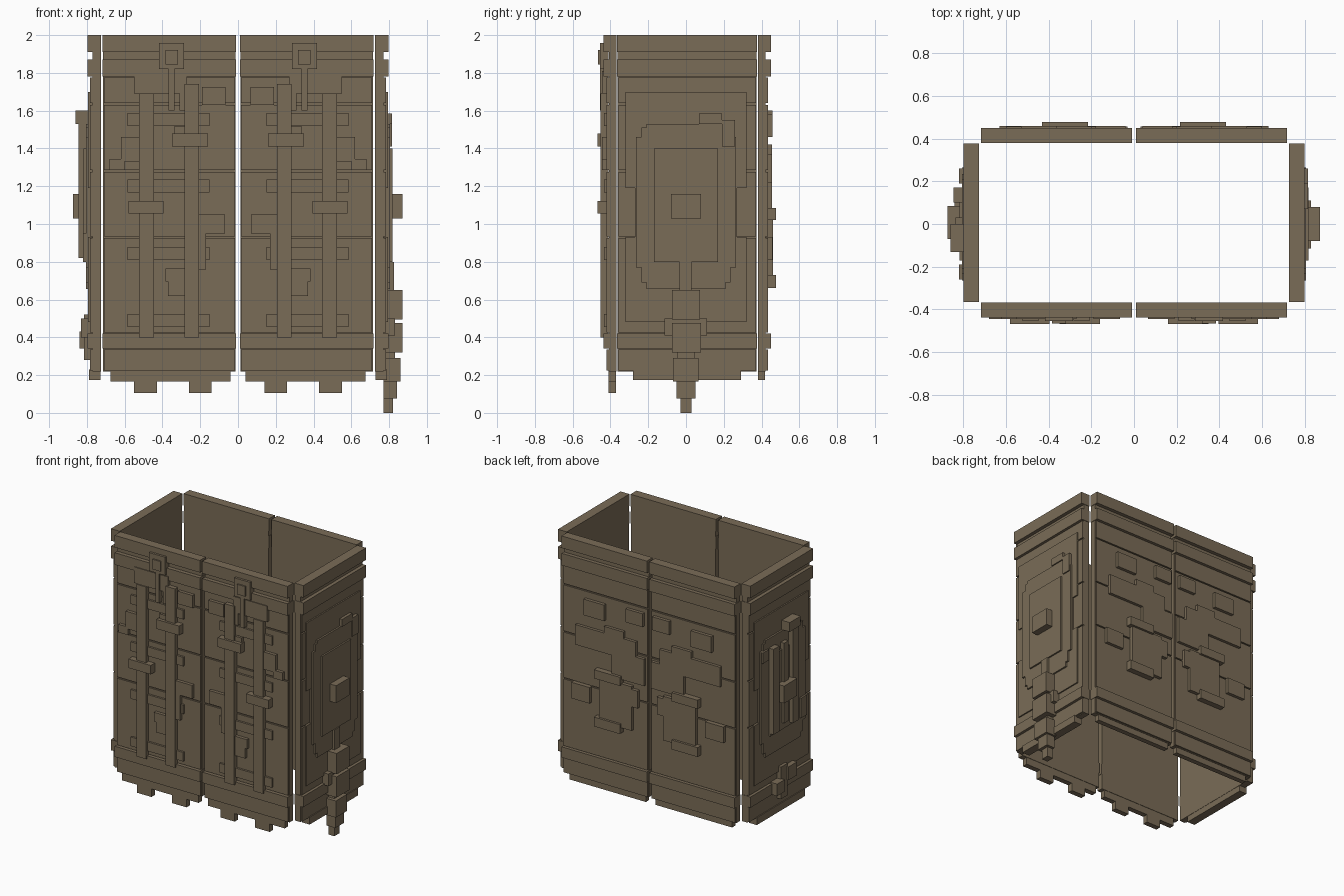
import bpy
import bmesh
from mathutils import Vector

if "Cube" in bpy.data.objects:
    bpy.data.objects.remove(bpy.data.objects["Cube"], do_unlink=True)

brown = bpy.data.materials.new("weathered brown")
colour = (0.195, 0.150, 0.095, 1)
brown.diffuse_color = colour
brown.use_nodes = True
brown.node_tree.nodes["Principled BSDF"].inputs["Base Color"].default_value = colour

# Each wall maps (along, outward, height) to world space
WALLS = {
    "front_right": lambda u, d, z: (-u, -d, z),
    "front_left": lambda u, d, z: (u, -d, z),
    "back_right": lambda u, d, z: (-u, d, z),
    "back_left": lambda u, d, z: (u, d, z),
    "side_left": lambda u, d, z: (d, u, z),
    "side_right": lambda u, d, z: (-d, u, z),
}


def build(wall, part, boxes, inner=None, outer=None):
    """One object of boxes (along0, along1, z0, z1[, outer]) on a wall."""
    place = WALLS[wall]
    bm = bmesh.new()
    for b in boxes:
        out = b[4] if len(b) > 4 else outer
        p = Vector(place(b[0], inner, b[2]))
        q = Vector(place(b[1], out, b[3]))
        centre, size = (p + q) / 2, q - p
        for v in bmesh.ops.create_cube(bm, size=1)["verts"]:
            v.co = [centre[i] + v.co[i] * abs(size[i]) for i in range(3)]
    mesh = bpy.data.meshes.new(wall + "_" + part)
    bm.to_mesh(mesh)
    bm.free()
    mesh.materials.append(brown)
    obj = bpy.data.objects.new(wall + "_" + part, mesh)
    bpy.context.collection.objects.link(obj)
    return obj


BANDS = [(1.91, 2.0), (1.78, 1.87), (0.34, 0.42)]
ROWS = [(0.425, 0.925), (0.935, 1.275), (1.285, 1.63), (1.64, 1.775)]


def wall_body(wall, u0, u1, inner, face, band):
    """Backing slab, plank rows and the three raised bands."""
    build(wall, "slab", [(u0, u1, 0.22, 2.0)], inner, face - 0.012)
    build(wall, "planks", [(u0 + 0.004, u1 - 0.004, a, b) for a, b in ROWS]
          + [(u0 + 0.004, u1 - 0.004, 0.225, 0.335)], inner + 0.01, face)
    build(wall, "bands", [(u0 - 0.003, u1 + 0.003, a, b) for a, b in BANDS],
          inner, band)


# Front wall: two mirrored halves
for wall in ("front_right", "front_left"):
    wall_body(wall, 0.013, 0.714, 0.367, 0.420, 0.438)
    build(wall, "lower_edge", [(0.04, 0.675, 0.165, 0.23),
                               (0.14, 0.26, 0.105, 0.2),
                               (0.43, 0.55, 0.105, 0.2)], 0.37, 0.41)
    build(wall, "uprights", [(0.206, 0.284, 0.40, 1.74),
                             (0.446, 0.524, 0.40, 1.69)], 0.41, 0.452)
    build(wall, "rungs", [(0.15, 0.585, z, z + 0.068)
                          for z in (0.455, 0.81, 1.168, 1.52)], 0.41, 0.435)
    build(wall, "clasps", [(0.16, 0.35, 1.41, 1.48),
                           (0.395, 0.58, 1.055, 1.122)], 0.41, 0.469)
    build(wall, "stepped_plates", [
        (0.27, 0.55, 1.69, 1.81), (0.065, 0.19, 1.63, 1.725),
        (0.28, 0.31, 1.60, 1.70), (0.52, 0.62, 1.33, 1.46),
        (0.60, 0.68, 1.285, 1.345), (0.28, 0.34, 1.45, 1.515),
        (0.07, 0.21, 0.95, 1.05), (0.17, 0.22, 0.76, 0.95),
        (0.27, 0.385, 0.695, 0.765), (0.27, 0.37, 0.62, 0.70),
    ], 0.41, 0.444)
    build(wall, "badge", [(0.286, 0.418, 1.82, 1.957, 0.455),
                          (0.318, 0.384, 1.845, 1.92, 0.465),
                          (0.335, 0.367, 1.60, 1.82, 0.455)], 0.41)

# Back wall: two mirrored halves
for wall in ("back_right", "back_left"):
    wall_body(wall, 0.013, 0.714, 0.380, 0.434, 0.450)
    build(wall, "lower_edge", [(0.04, 0.675, 0.175, 0.23)], 0.38, 0.418)
    build(wall, "small_plates", [(0.36, 0.53, 1.46, 1.58),
                                 (0.04, 0.18, 1.50, 1.60),
                                 (0.48, 0.63, 0.81, 0.93)], 0.42, 0.458)
    build(wall, "upper_plate", [(0.10, 0.60, 1.22, 1.37),
                                (0.03, 0.30, 1.06, 1.26),
                                (0.20, 0.36, 1.36, 1.42)], 0.42, 0.456)
    build(wall, "lower_plate", [(0.13, 0.40, 0.70, 1.03),
                                (0.08, 0.20, 0.88, 1.01)], 0.42, 0.460)
    build(wall, "bars", [(0.215, 0.43, 1.02, 1.085),
                         (0.215, 0.43, 0.66, 0.73)], 0.42, 0.477)

# Side walls share a stepped shield
for wall in ("side_left", "side_right"):
    wall_body(wall, -0.362, 0.374, 0.725, 0.783, 0.798)
    build(wall, "lower_edge", [(-0.28, 0.29, 0.175, 0.23)], 0.727, 0.79)
    build(wall, "backing_plate", [(-0.32, 0.32, 1.19, 1.70),
                                  (-0.32, 0.32, 0.48, 0.93),
                                  (-0.27, 0.27, 0.90, 1.20)], 0.76, 0.793)
    build(wall, "shield", [(-0.265, 0.265, 0.77, 1.46),
                           (-0.235, 0.235, 0.69, 1.51),
                           (-0.21, 0.21, 0.655, 1.53)], 0.77, 0.806)
    build(wall, "shield_centre", [(-0.17, 0.17, 0.80, 1.40)], 0.77, 0.818)

# Boss, corner hook and hanging pendant on the left side
build("side_left", "boss", [(-0.08, 0.08, 1.03, 1.16)], 0.78, 0.87)
build("side_left", "hook", [(0.07, 0.19, 1.53, 1.585),
                            (0.19, 0.26, 1.41, 1.55)], 0.77, 0.815)
build("side_left", "pendant", [
    (-0.035, 0.03, 0.64, 0.80, 0.825), (-0.075, 0.075, 0.495, 0.65, 0.87),
    (-0.115, 0.11, 0.41, 0.50, 0.83), (-0.075, 0.08, 0.32, 0.475, 0.87),
    (-0.07, 0.065, 0.165, 0.29, 0.86), (-0.045, 0.045, 0.28, 0.33, 0.83),
    (-0.05, 0.05, 0.075, 0.17, 0.842), (-0.03, 0.03, 0.0, 0.08, 0.82)], 0.77)

# Upright rods, clamps and low fittings on the right side
build("side_right", "rods", [(0.10, 0.17, 0.82, 1.46, 0.845),
                             (-0.02, 0.03, 0.85, 1.45, 0.835),
                             (-0.13, -0.06, 0.82, 1.55, 0.845)], 0.78)
build("side_right", "clamps", [(-0.13, 0.0, 1.53, 1.60, 0.86),
                               (-0.07, 0.085, 1.03, 1.16, 0.873),
                               (0.19, 0.26, 1.38, 1.46, 0.82),
                               (-0.26, -0.19, 0.80, 0.95, 0.82)], 0.78)
build("side_right", "low_fittings", [(-0.04, 0.04, 0.28, 0.52, 0.815),
                                     (-0.13, -0.03, 0.40, 0.50, 0.83),
                                     (0.03, 0.12, 0.34, 0.43, 0.84)], 0.77)
